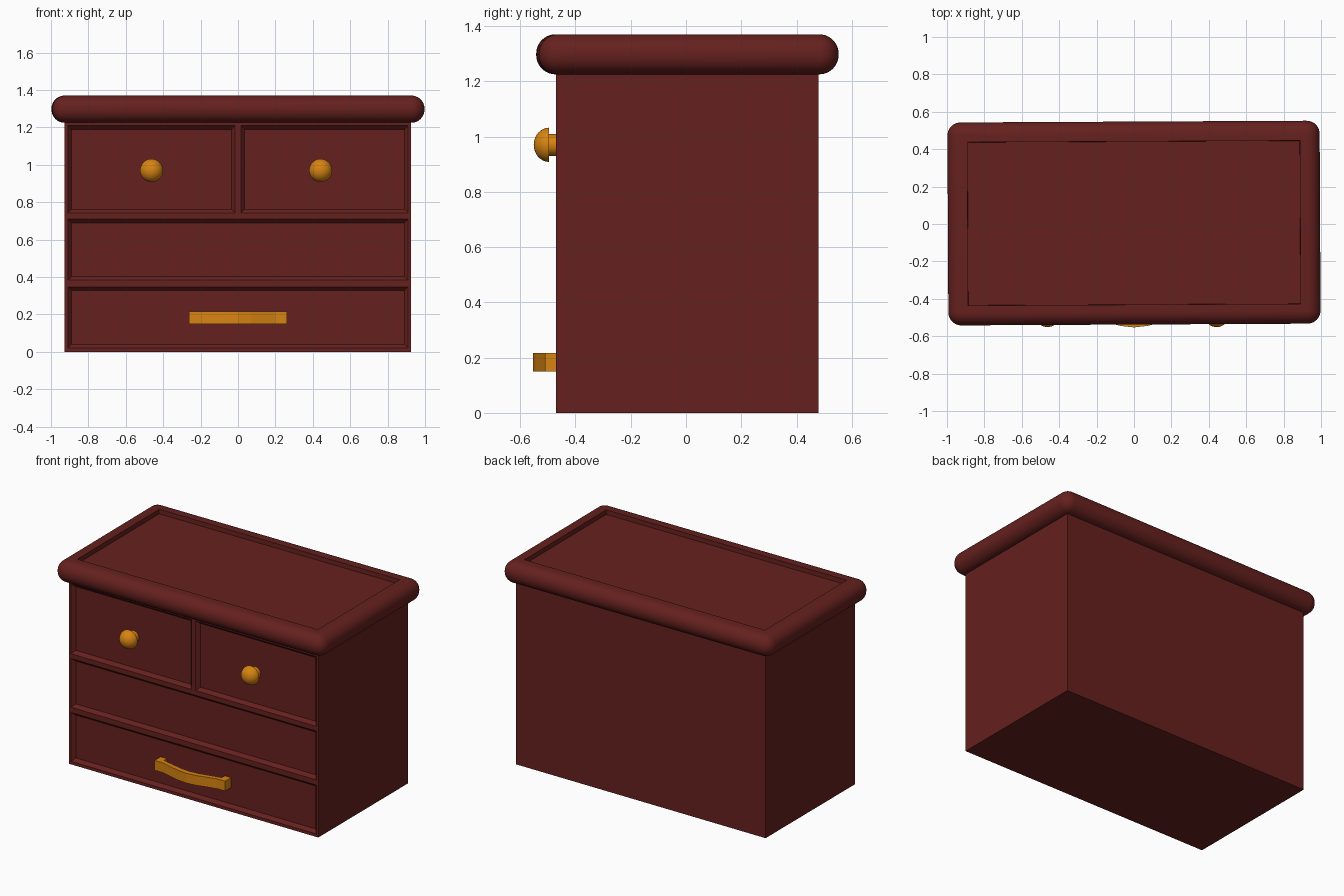
import bpy, bmesh
from math import radians, sin, cos, pi
from mathutils import Vector

if "Cube" in bpy.data.objects:
    bpy.data.objects.remove(bpy.data.objects["Cube"])


def material(name, rgb):
    m = bpy.data.materials.new(name)
    m.diffuse_color = (*rgb, 1)
    m.use_nodes = True
    m.node_tree.nodes["Principled BSDF"].inputs["Base Color"].default_value = m.diffuse_color
    return m


wood = material("red_wood", (0.13, 0.015, 0.013))
brass = material("brass", (0.68, 0.23, 0.006))


def finish(bm, name, mat, smooth=True):
    bmesh.ops.recalc_face_normals(bm, faces=bm.faces)
    me = bpy.data.meshes.new(name)
    bm.to_mesh(me)
    bm.free()
    me.materials.append(mat)
    ob = bpy.data.objects.new(name, me)
    bpy.context.collection.objects.link(ob)
    if smooth:
        bpy.ops.object.select_all(action='DESELECT')
        ob.select_set(True)
        bpy.context.view_layer.objects.active = ob
        bpy.ops.object.shade_smooth_by_angle(angle=radians(35))
    return ob


# Cabinet: front grid extruded back, drawer cells sunk with sloping edges
xs = [-0.927, -0.91, -0.015, 0.015, 0.91, 0.925]
zs = [0, 0.02, 0.348, 0.383, 0.71, 0.742, 1.21, 1.24]
bm = bmesh.new()
grid = [[bm.verts.new((x, -0.47, z)) for x in xs] for z in zs]
drawers = []
for j in range(len(zs) - 1):
    for i in range(len(xs) - 1):
        f = bm.faces.new((grid[j][i], grid[j][i + 1], grid[j + 1][i + 1], grid[j + 1][i]))
        if (j in (1, 3) and 0 < i < 4) or (j == 5 and i in (1, 3)):
            drawers.append(f)
rim = [e for e in bm.edges if e.is_boundary]
back = bmesh.ops.extrude_edge_only(bm, edges=rim)["geom"]
bmesh.ops.translate(bm, vec=(0, 0.95, 0), verts=[v for v in back if isinstance(v, bmesh.types.BMVert)])
bmesh.ops.contextual_create(bm, geom=[e for e in back if isinstance(e, bmesh.types.BMEdge) and e.is_boundary])
bmesh.ops.recalc_face_normals(bm, faces=bm.faces)
bmesh.ops.inset_region(bm, faces=drawers, thickness=0.02, depth=-0.022, use_even_offset=True)
finish(bm, "cabinet", wood, smooth=False)

# Lid: rounded slab with a sunken top panel
bm = bmesh.new()
bmesh.ops.create_cube(bm, size=1)
bmesh.ops.scale(bm, vec=(1.99, 1.085, 0.145), verts=bm.verts)
bmesh.ops.bevel(bm, geom=bm.edges[:], offset=0.07, offset_type='OFFSET', segments=10,
                profile=0.5, affect='EDGES', clamp_overlap=True)
panel = max((f for f in bm.faces if f.calc_center_median().z > 0.07), key=lambda f: f.calc_area())
bmesh.ops.inset_region(bm, faces=[panel], thickness=0.036, use_even_offset=True)
bmesh.ops.inset_region(bm, faces=[panel], thickness=0.001, depth=-0.03, use_even_offset=True)
lid = finish(bm, "lid", wood)
lid.location = (0, 0.005, 1.2975)
lid.rotation_euler.z = 0.005


# Knobs: lathed stem and dome
def knob(name, x, z):
    bm = bmesh.new()
    pts = [(0, -0.44), (0.04, -0.44), (0.04, -0.495)]
    pts += [(0.062 * cos(a * pi / 16), -0.495 - 0.056 * sin(a * pi / 16)) for a in range(9)]
    vs = [bm.verts.new((r, y, 0)) for r, y in pts]
    es = [bm.edges.new(p) for p in zip(vs, vs[1:])]
    bmesh.ops.spin(bm, geom=vs + es, cent=(0, 0, 0), axis=(0, 1, 0), angle=2 * pi, steps=32)
    bmesh.ops.remove_doubles(bm, verts=bm.verts, dist=1e-4)
    finish(bm, name, brass).location = (x, 0, z)


knob("left_knob", -0.462, 0.97)
knob("right_knob", 0.442, 0.97)

# Bowed pull handle with end feet
outer = [(-0.262, -0.51), (-0.2, -0.512), (-0.07, -0.545), (0, -0.553), (0.07, -0.545), (0.2, -0.512), (0.262, -0.51)]
inner = [(0.215, -0.445), (0.215, -0.478), (0.07, -0.51), (0, -0.518), (-0.07, -0.51), (-0.215, -0.478), (-0.215, -0.445)]
outline = [(-0.262, -0.445)] + outer + [(0.262, -0.445)] + inner
bm = bmesh.new()
face = bm.faces.new([bm.verts.new((x, y, 0.15)) for x, y in outline])
top = bmesh.ops.extrude_face_region(bm, geom=[face], use_keep_orig=True)["geom"]
bmesh.ops.translate(bm, vec=Vector((0, 0, 0.066)), verts=[v for v in top if isinstance(v, bmesh.types.BMVert)])
finish(bm, "pull_handle", brass, smooth=False)
